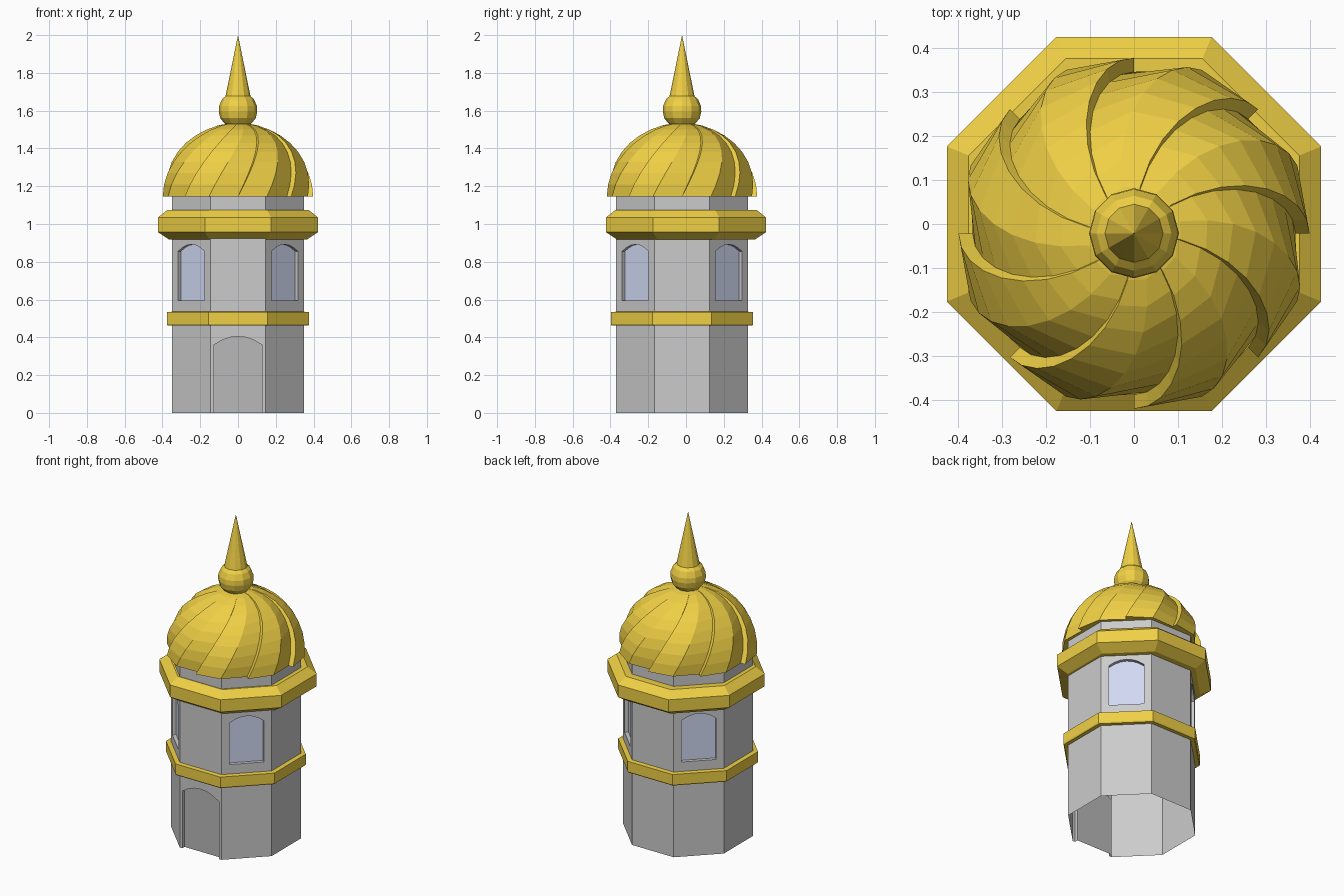
import bpy, bmesh
from math import sin, cos, pi, radians

if "Cube" in bpy.data.objects:
    bpy.data.objects.remove(bpy.data.objects["Cube"])

CY = -0.021          # tower axis sits slightly forward of the cornice
T8 = 1 / cos(pi / 8)  # octagon apothem -> corner radius


def material(name, rgb):
    m = bpy.data.materials.new(name)
    m.diffuse_color = (*rgb, 1)
    m.use_nodes = True
    m.node_tree.nodes["Principled BSDF"].inputs["Base Color"].default_value = m.diffuse_color
    return m


gold = material("gold", (0.87, 0.63, 0.06))
glass = material("blue_glass", (0.63, 0.69, 0.90))
dark = material("dark_door", (0.48, 0.48, 0.48))


def finish(name, bm, mat=None, recalc=True):
    bmesh.ops.remove_doubles(bm, verts=bm.verts, dist=1e-5)
    if recalc:
        bmesh.ops.recalc_face_normals(bm, faces=bm.faces)
    me = bpy.data.meshes.new(name)
    bm.to_mesh(me)
    bm.free()
    ob = bpy.data.objects.new(name, me)
    bpy.context.collection.objects.link(ob)
    if mat:
        me.materials.append(mat)
    return ob


def skin(bm, rings):
    """Quads between successive closed rings of points."""
    vs = [[bm.verts.new(p) for p in r] for r in rings]
    n = len(vs[0])
    for a, b in zip(vs, vs[1:]):
        for i in range(n):
            j = (i + 1) % n
            bm.faces.new((a[i], a[j], b[j], b[i]))
    return vs


def lathe(name, profile, sides, mat, cy=CY, offset=0.5, closed=False):
    bm = bmesh.new()
    if closed:
        profile = profile + profile[:1]
    skin(bm, [[(r * cos(2 * pi * (i + offset) / sides),
                cy + r * sin(2 * pi * (i + offset) / sides), z)
               for i in range(sides)] for r, z in profile])
    return finish(name, bm, mat)


def on_wall(k, u, z, depth=0.0):
    """Point on octagon wall k (0 = front), u sideways, depth inwards."""
    a = -pi / 2 + k * pi / 4
    d = 0.35 - depth
    return (d * cos(a) - u * sin(a), CY + d * sin(a) + u * cos(a), z)


def arch(h, bottom, spring, top, n=6):
    """Outline of a segmental-arched opening, left foot to right foot."""
    pts = [(-h, bottom)]
    for i in range(n + 1):
        u = -h + 2 * h * i / n
        pts.append((u, spring + (top - spring) * (1 - (u / h) ** 2)))
    return pts + [(h, bottom)]


# Octagonal tower walls, open underneath, with recessed door and windows
HW, TOP, DEPTH = 0.145, 1.146, 0.022
door = arch(0.127, 0.0, 0.36, 0.405)
window = arch(0.1, 0.595, 0.855, 0.892)
openings = {0: door, 1: window, 3: window, 5: window, 7: window}
bm = bmesh.new()


def face(k, pts):
    bm.faces.new([bm.verts.new(on_wall(k, *p)) for p in pts])


for k in range(8):
    if k not in openings:
        face(k, [(-HW, 0), (HW, 0), (HW, TOP), (-HW, TOP)])
        continue
    o = openings[k]
    half = o[:len(o) // 2 + 1]
    base = [(0, 0), (0, half[0][1])] if half[0][1] > 0 else []
    left = [(-HW, 0)] + base + half + [(0, TOP), (-HW, TOP)]
    face(k, left)
    face(k, [(-u, z) for u, z in reversed(left)])
    # reveal around the opening
    loop = o + o[:1] if o is window else o
    for p, q in zip(loop, loop[1:]):
        face(k, [p, q, (*q, DEPTH), (*p, DEPTH)])
    # recessed panel
    main, bm = bm, bmesh.new()
    face(k, [(u, z, DEPTH) for u, z in reversed(o)])
    finish("door" if o is door else f"window_{k}", bm,
           dark if o is door else glass, recalc=False)
    bm = main
bm.faces.new([bm.verts.new(on_wall(k, -HW, TOP)) for k in range(8)])
finish("tower_walls", bm)

# Mid band and cornice
lathe("mid_band", [(r * T8, z) for r, z in
                   [(0.345, 0.462), (0.373, 0.462), (0.377, 0.47),
                    (0.377, 0.533), (0.345, 0.536)]], 8, gold, closed=True)
lathe("cornice", [(r * T8, z) for r, z in
                  [(0.325, 0.918), (0.365, 0.918), (0.424, 0.957), (0.424, 1.034),
                   (0.375, 1.074), (0.325, 1.074)]], 8, gold, cy=0, closed=True)

# Swirled dome: eight twisted blades, each stepping in at its seam
bm = bmesh.new()
rows = 9
rings = []
for j in range(rows + 1):
    t = 0.07 + 0.93 * j / rows
    ring = []
    for k in range(8):
        for da, r in ((0, 0.366), (-22.5, 0.401), (-45, 0.398)):
            a = radians(-45 * k + da + 45 * (1 - t))
            rad = r * sin(t * pi / 2)
            ring.append((rad * cos(a), CY + rad * sin(a),
                         1.146 + 0.39 * cos(t * pi / 2)))
    rings.append(ring)
vs = skin(bm, rings)
bm.faces.new(vs[0])
bm.faces.new(vs[-1])
finish("swirled_dome", bm, gold)

# Ball and spike on top
lathe("finial", [(0.04, 1.51), (0.072, 1.533), (0.094, 1.56), (0.102, 1.595),
                 (0.1, 1.625), (0.085, 1.66), (0.066, 1.677), (0.0, 2.0)],
      12, gold, offset=0)
